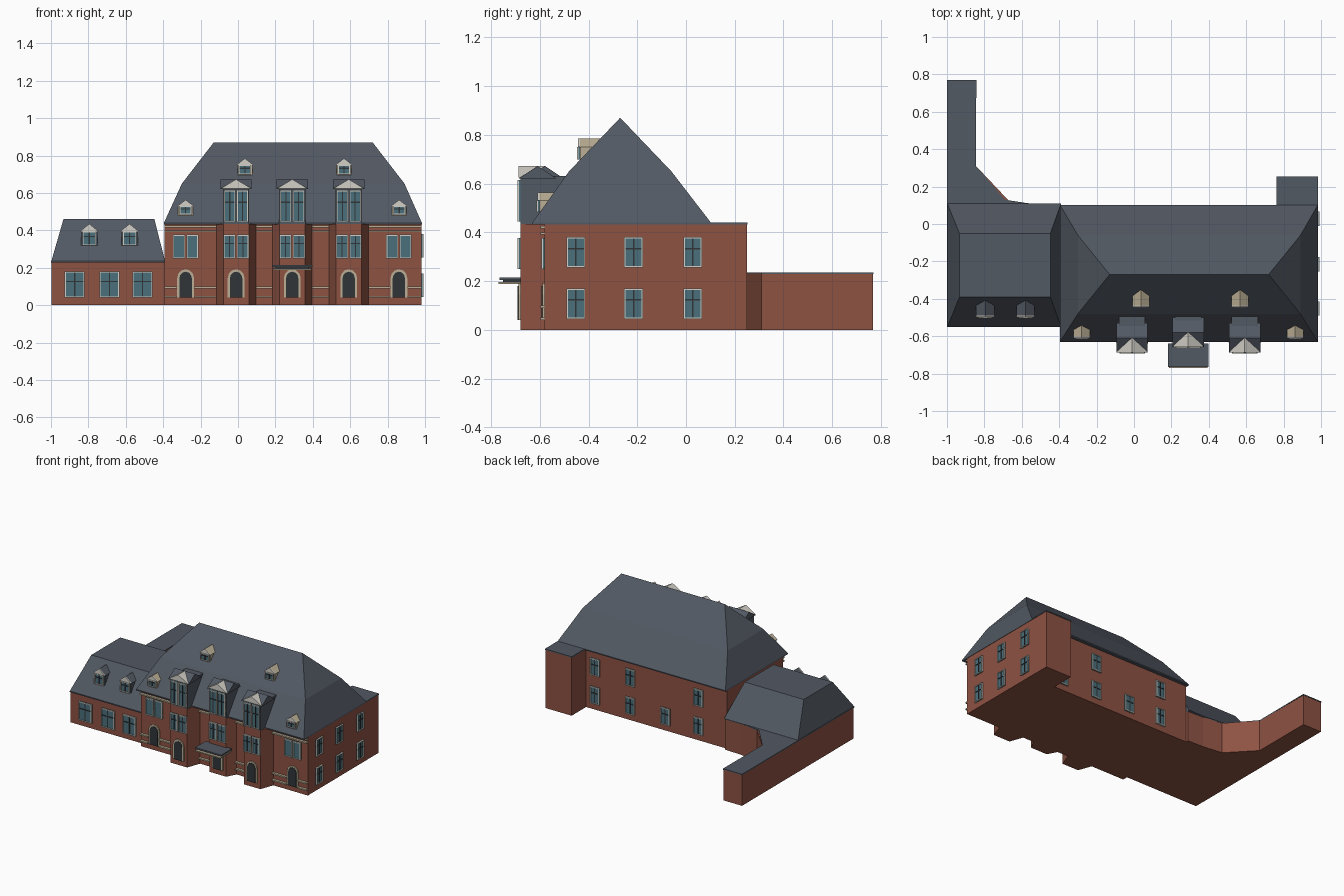
import bpy, bmesh
from math import cos, sin, pi

if "Cube" in bpy.data.objects:
    bpy.data.objects.remove(bpy.data.objects["Cube"])


def mat(name, r, g, b):
    m = bpy.data.materials.new(name)
    m.diffuse_color = (r, g, b, 1)
    m.use_nodes = True
    m.node_tree.nodes["Principled BSDF"].inputs["Base Color"].default_value = m.diffuse_color
    return m


BRICK = mat("brick", 0.27, 0.085, 0.055)
SLATE = mat("slate", 0.085, 0.10, 0.125)
CREAM = mat("cream_stone", 0.50, 0.43, 0.30)
WHITE = mat("white_trim", 0.65, 0.63, 0.57)
GLASS = mat("glass", 0.07, 0.16, 0.20)
DARK = mat("dark_wood", 0.03, 0.035, 0.04)


def finish(name, bm, mats):
    bmesh.ops.recalc_face_normals(bm, faces=bm.faces)
    me = bpy.data.meshes.new(name)
    bm.to_mesh(me)
    bm.free()
    for m in mats:
        me.materials.append(m)
    ob = bpy.data.objects.new(name, me)
    bpy.context.collection.objects.link(ob)
    return ob


def add_prism(bm, pts, axis, lo, hi, idx=0):
    """Extrude a 2D outline along an axis between lo and hi."""
    put = {'x': lambda a, b, c: (c, a, b),
           'y': lambda a, b, c: (a, c, b),
           'z': lambda a, b, c: (a, b, c)}[axis]
    a = [bm.verts.new(put(*p, lo)) for p in pts]
    b = [bm.verts.new(put(*p, hi)) for p in pts]
    n = len(pts)
    faces = [bm.faces.new(a), bm.faces.new(b)]
    faces += [bm.faces.new((a[i], a[(i + 1) % n], b[(i + 1) % n], b[i])) for i in range(n)]
    for f in faces:
        f.material_index = idx


def prism(name, pts, axis, lo, hi, m):
    bm = bmesh.new()
    add_prism(bm, pts, axis, lo, hi)
    return finish(name, bm, [m])


def rect(x0, x1, y0, y1):
    return [(x0, y0), (x1, y0), (x1, y1), (x0, y1)]


def box(name, x0, x1, y0, y1, z0, z1, m):
    return prism(name, rect(x0, x1, y0, y1), 'z', z0, z1, m)


def roof(name, rings):
    """Loft rectangles (z, x0, x1, y0, y1) into a mansard or hipped roof."""
    bm = bmesh.new()
    loops = [[bm.verts.new((x, y, z)) for x, y in rect(x0, x1, y0, y1)]
             for z, x0, x1, y0, y1 in rings]
    bm.faces.new(loops[0])
    bm.faces.new(loops[-1])
    for p, q in zip(loops, loops[1:]):
        for i in range(4):
            j = (i + 1) % 4
            bm.faces.new((p[i], p[j], q[j], q[i]))
    bmesh.ops.remove_doubles(bm, verts=bm.verts, dist=1e-4)
    return finish(name, bm, [SLATE])


def window(name, c, face, z0, z1, w, side='front', cross=True):
    """Framed window with glazing bars; c is its centre along the wall."""
    bm = bmesh.new()

    def piece(u0, u1, b0, b1, d, idx):
        s = -1 if side == 'front' else 1
        lo, hi = sorted((face - s * 0.004, face + s * d))
        add_prism(bm, rect(c + u0, c + u1, b0, b1), 'x' if side == 'right' else 'y', lo, hi, idx)

    h, t = w / 2, 0.006
    piece(-h, h, z0, z1, 0.006, 1)
    for u in (-h, h - t):
        piece(u, u + t, z0, z1, 0.012, 0)
    for z in (z0, z1 - t):
        piece(-h, h, z, z + t, 0.012, 0)
    if cross:
        zm = z0 + (z1 - z0) * 0.6
        piece(-0.003, 0.003, z0, z1, 0.010, 2)
        piece(-h, h, zm, zm + 0.006, 0.010, 2)
    return finish(name, bm, [WHITE, GLASS, DARK])


def arch(c, w, z0, spring, rise):
    top = [(c + w / 2 * cos(pi * i / 6), spring + rise * sin(pi * i / 6)) for i in range(7)]
    return [(c - w / 2, z0), (c + w / 2, z0)] + top


def arched_door(c, face):
    prism("door_surround", arch(c, 0.09, 0.04, 0.145, 0.047), 'y', face - 0.008, face + 0.005, CREAM)
    prism("door_leaf", arch(c, 0.066, 0.04, 0.143, 0.036), 'y', face - 0.012, face + 0.005, DARK)


def small_dormer(c, w, z0, z1, top, front, back, body, cap):
    """Little gabled roof dormer with a white pediment and one window."""
    h = w / 2
    box("dormer_body", c - h * .9, c + h * .9, front, back, z0, z1, body)
    gable = [(c - h, z1), (c + h, z1), (c, top)]
    prism("dormer_roof", gable, 'y', front, back + 0.02, cap)
    prism("dormer_pediment", gable, 'y', front - 0.008, front, WHITE)
    window("dormer_window", c, front, z0 + 0.008, z1, w * 0.75)


# Main block with three canted bays
BAYS = [(-0.01, -0.68), (0.29, -0.65), (0.592, -0.68)]
plan = [(0.98, 0.08), (-0.392, 0.08), (-0.392, -0.58)]
for c, y in BAYS:
    plan += [(c - 0.105, -0.58), (c - 0.068, y), (c + 0.068, y), (c + 0.105, -0.58)]
plan += [(0.98, -0.58)]
prism("main_walls", plan, 'z', 0, 0.435, BRICK)
roof("main_roof", [(0.432, -0.396, 0.983, -0.63, 0.102), (0.44, -0.396, 0.983, -0.63, 0.102),
                   (0.65, -0.30, 0.89, -0.48, -0.06), (0.87, -0.13, 0.72, -0.27, -0.27)])

# Rear annex
box("annex_walls", 0.765, 0.98, 0.07, 0.25, 0, 0.435, BRICK)
box("annex_roof", 0.762, 0.983, 0.07, 0.253, 0.432, 0.44, SLATE)

# Left wing with the rear arm
wing = [(-0.39, -0.54), (-0.39, 0.10), (-0.52, 0.105), (-0.67, 0.125), (-0.845, 0.31),
        (-0.845, 0.768), (-0.998, 0.768), (-0.998, -0.54)]
prism("wing_walls", wing, 'z', 0, 0.23, BRICK)
wing_top = [(-0.39, -0.55), (-0.39, 0.105), (-0.55, 0.108), (-0.69, 0.13), (-0.845, 0.31),
            (-0.843, 0.77), (-1, 0.77), (-1, -0.55)]
prism("wing_flat_roof", wing_top, 'z', 0.228, 0.236, SLATE)
roof("wing_roof", [(0.235, -0.998, -0.39, -0.55, 0.11), (0.46, -0.933, -0.447, -0.39, -0.05)])

# Tall bay dormers: slate box, ridge along x, white pediment, paired windows
for c, y in BAYS:
    box("bay_dormer", c - 0.07, c + 0.07, y, -0.47, 0.43, 0.63, SLATE)
    prism("bay_dormer_roof", [(y - 0.008, 0.62), (y + 0.15, 0.62), (y + 0.071, 0.672)],
          'x', c - 0.083, c + 0.083, SLATE)
    prism("bay_pediment", [(c - 0.08, 0.625), (c + 0.08, 0.625), (c, 0.673)],
          'y', y - 0.008, y + 0.07, WHITE)
    for s in (-1, 1):
        window("bay_dormer_window", c + s * 0.034, y, 0.445, 0.615, 0.062)

# Small roof dormers
for c in (-0.28, 0.862):
    small_dormer(c, 0.088, 0.475, 0.53, 0.563, -0.602, -0.545, CREAM, CREAM)
for c in (0.037, 0.567):
    small_dormer(c, 0.09, 0.69, 0.75, 0.785, -0.435, -0.37, CREAM, CREAM)
for c in (-0.795, -0.58):
    small_dormer(c, 0.098, 0.31, 0.395, 0.435, -0.49, -0.43, SLATE, SLATE)

# Front doors and paired upper windows
for c, y in BAYS + [(-0.28, -0.58), (0.86, -0.58)]:
    arched_door(c, y)
    for s in (-1, 1):
        window("upper_window", c + s * 0.036, y, 0.25, 0.377, 0.064, cross=y != -0.58)

# Left wing windows
for c in (-0.873, -0.688, -0.51):
    window("wing_window", c, -0.54, 0.04, 0.18, 0.107)

# Right side windows, two storeys
for c in (-0.452, -0.215, 0.028):
    for z in (0.045, 0.255):
        window("side_window", c, 0.98, z, z + 0.125, 0.077, 'right')

# Back windows
for c, levels in ((0.69, (0.045, 0.255)), (0.40, (0.045, 0.255)),
                  (0.11, (0.045,)), (-0.16, (0.045, 0.255))):
    for z in levels:
        window("back_window", c, 0.08, z, z + 0.125, 0.077, 'back')

# Stone string courses between the bays, broken by the end doors
for x0, x1 in ((-0.392, -0.115), (0.095, 0.185), (0.395, 0.487), (0.697, 0.98)):
    for z in (0.04, 0.09, 0.39, 0.415):
        spans = [(x0, x1)]
        if z < 0.2 and x1 - x0 > 0.2:
            m = -0.28 if x0 < 0 else 0.86
            spans = [(x0, m - 0.045), (m + 0.045, x1)]
        for a, b in spans:
            box("string_course", a, b, -0.598, -0.575, z, z + 0.01, CREAM)

# Entrance canopy: slate top over a cream rim
box("canopy_top", 0.183, 0.398, -0.765, -0.64, 0.205, 0.215, SLATE)
box("canopy_rim", 0.188, 0.393, -0.77, -0.64, 0.188, 0.196, CREAM)
box("canopy_core", 0.20, 0.38, -0.75, -0.64, 0.194, 0.207, DARK)
